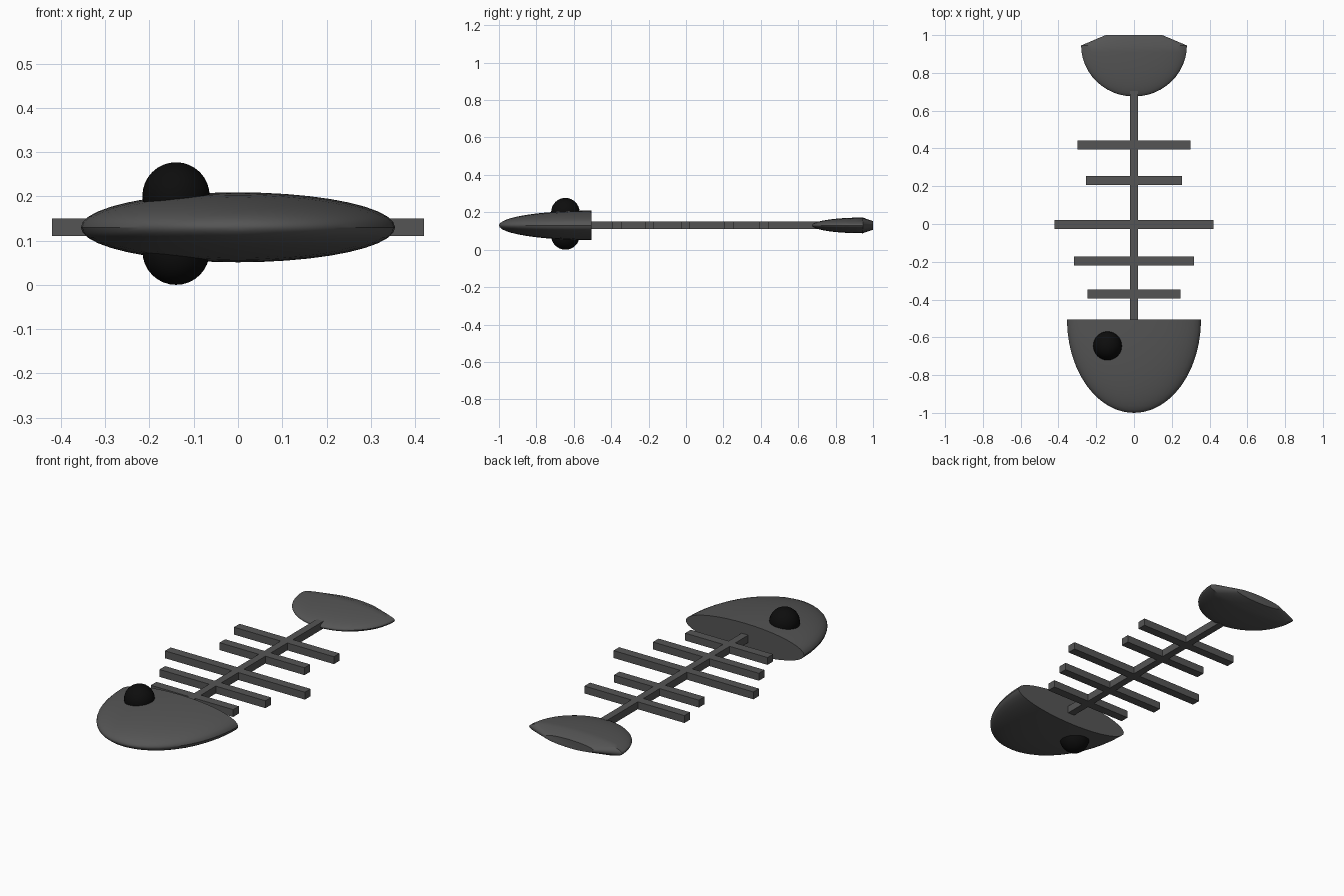
import bpy, bmesh, math

if "Cube" in bpy.data.objects:
    bpy.data.objects.remove(bpy.data.objects["Cube"])

MID = 0.13  # height of the middle plane


def finish(name, bm, angle=None):
    bmesh.ops.recalc_face_normals(bm, faces=bm.faces)
    me = bpy.data.meshes.new(name)
    bm.to_mesh(me)
    bm.free()
    ob = bpy.data.objects.new(name, me)
    bpy.context.collection.objects.link(ob)
    if angle:
        bpy.context.view_layer.objects.active = ob
        ob.select_set(True)
        bpy.ops.object.shade_smooth_by_angle(angle=math.radians(angle))
        ob.select_set(False)
    return ob


def paint(ob, name, rgb):
    mat = bpy.data.materials.get(name) or bpy.data.materials.new(name)
    mat.diffuse_color = (*rgb, 1)
    mat.use_nodes = True
    mat.node_tree.nodes["Principled BSDF"].inputs["Base Color"].default_value = mat.diffuse_color
    ob.data.materials.append(mat)


def half_ellipsoid(name, y, rx, ry, rz, end=None, seg=40, steps=12):
    """Nose at y - ry, widest at y, optionally tapering on to end = (y, rx, rz)."""
    rings = []
    for i in range(1, steps + 1):
        a = math.pi / 2 * i / steps
        rings.append((y - ry * math.cos(a), rx * math.sin(a), rz * math.sin(a)))
    if end:
        rings.append(end)
    bm = bmesh.new()
    nose = bm.verts.new((0, y - ry, MID))
    prev = None
    for py, px, pz in rings:
        ring = [bm.verts.new((px * math.cos(2 * math.pi * k / seg), py,
                              MID + pz * math.sin(2 * math.pi * k / seg)))
                for k in range(seg)]
        for k in range(seg):
            n = (k + 1) % seg
            if prev:
                bm.faces.new((prev[k], prev[n], ring[n], ring[k]))
            else:
                bm.faces.new((nose, ring[n], ring[k]))
        prev = ring
    bm.faces.new(prev)
    return finish(name, bm, 30)


def bar(name, y, sx, sy):
    bm = bmesh.new()
    bmesh.ops.create_cube(bm, size=1)
    for v in bm.verts:
        v.co = (v.co.x * sx, y + v.co.y * sy, MID + v.co.z * 0.04)
    return finish(name, bm)


BONE = (0.09, 0.09, 0.09)

# head and tail
parts = [half_ellipsoid("head", -0.505, 0.355, 0.495, 0.079),
         half_ellipsoid("tail", 0.945, 0.28, 0.27, 0.042, end=(1.0, 0.15, 0.023))]

# backbone and ribs
parts.append(bar("backbone", 0.1, 0.04, 1.21))
for i, (y, half) in enumerate([(0.418, 0.30), (0.23, 0.255), (-0.002, 0.42),
                               (-0.195, 0.318), (-0.37, 0.247)]):
    parts.append(bar(f"rib_{i + 1}", y, half * 2, 0.048))
for ob in parts:
    paint(ob, "bone_grey", BONE)

# eyes, one on each face of the head
for name, z in (("eye_top", 0.201), ("eye_bottom", 0.076)):
    bm = bmesh.new()
    bmesh.ops.create_uvsphere(bm, u_segments=32, v_segments=16, radius=0.076)
    bmesh.ops.translate(bm, verts=bm.verts, vec=(-0.14, -0.645, z))
    paint(finish(name, bm, 60), "eye_black", (0.004, 0.004, 0.004))
